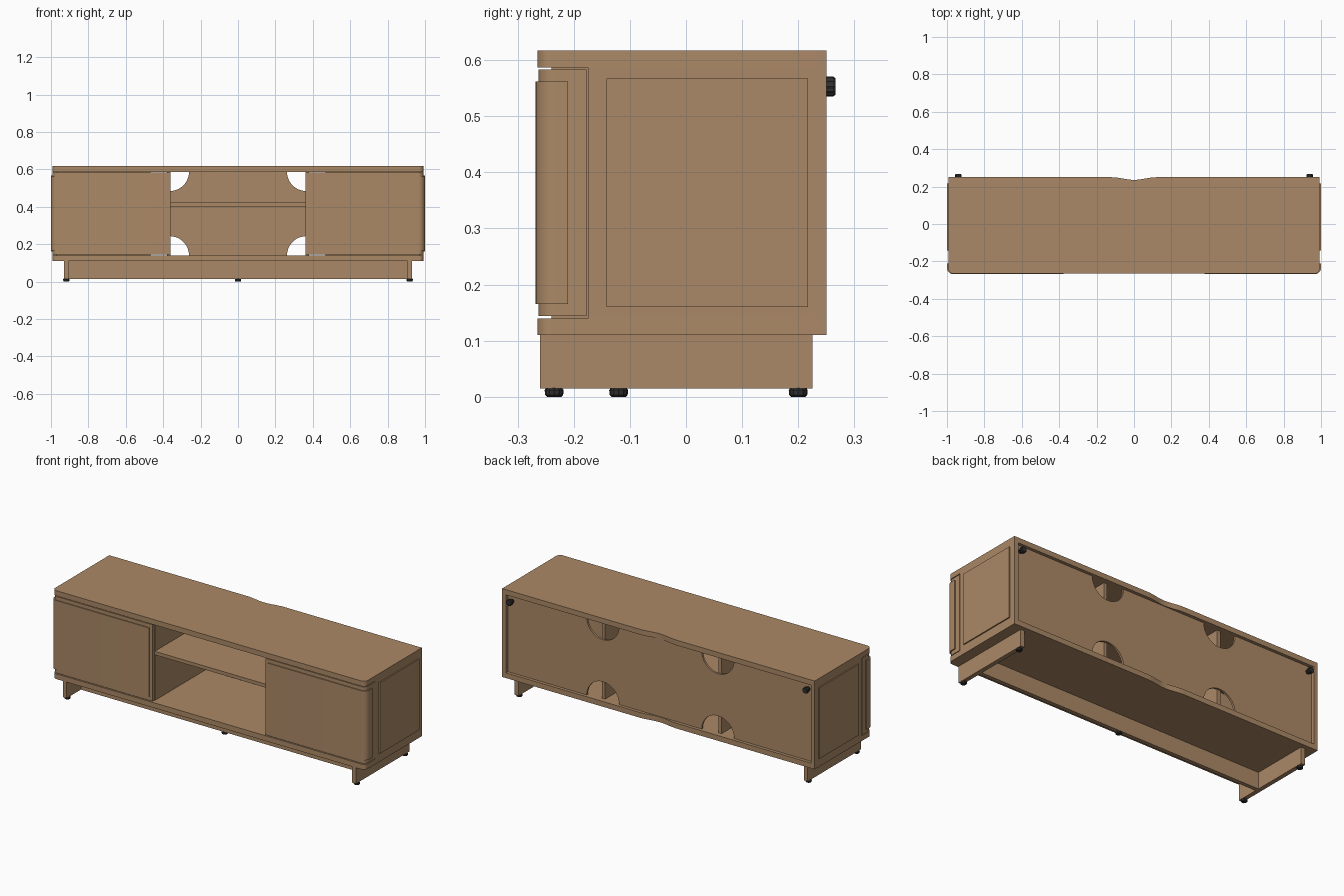
import bpy, bmesh
from math import sin, cos, pi
from mathutils import Matrix, Vector

cube = bpy.data.objects.get("Cube")
if cube:
    bpy.data.objects.remove(cube, do_unlink=True)


def material(name, rgb):
    m = bpy.data.materials.new(name)
    m.use_nodes = True
    m.diffuse_color = (*rgb, 1)
    m.node_tree.nodes["Principled BSDF"].inputs["Base Color"].default_value = (*rgb, 1)
    return m


WOOD = material("oak wood", (0.41, 0.25, 0.135))
BLACK = material("black plastic", (0.03, 0.03, 0.03))


def finish(bm, name, mat, smooth=False):
    bmesh.ops.recalc_face_normals(bm, faces=bm.faces)
    me = bpy.data.meshes.new(name)
    bm.to_mesh(me)
    bm.free()
    me.materials.append(mat)
    ob = bpy.data.objects.new(name, me)
    bpy.context.scene.collection.objects.link(ob)
    if smooth:
        bpy.ops.object.select_all(action="DESELECT")
        ob.select_set(True)
        bpy.context.view_layer.objects.active = ob
        bpy.ops.object.shade_smooth_by_angle()
    return ob


def box(name, x, y, z, mat=WOOD):
    bm = bmesh.new()
    bmesh.ops.create_cube(bm, size=1)
    for v in bm.verts:
        v.co = Vector(a + (b - a) * (c + 0.5) for (a, b), c in zip((x, y, z), v.co))
    return finish(bm, name, mat)


def prism(name, outline, lo, hi, along_y=False, smooth=False):
    """Extrude a flat outline along z, or an x-z outline along y."""
    bm = bmesh.new()
    place = (lambda a, b: (a, lo, b)) if along_y else (lambda a, b: (a, b, lo))
    face = bm.faces.new([bm.verts.new(place(a, b)) for a, b in outline])
    new = bmesh.ops.extrude_face_region(bm, geom=[face])["geom"]
    shift = Vector((0, hi - lo, 0)) if along_y else Vector((0, 0, hi - lo))
    bmesh.ops.translate(bm, vec=shift, verts=[g for g in new if isinstance(g, bmesh.types.BMVert)])
    return finish(bm, name, WOOD, smooth)


def arc(cx, cy, r, start, end, n=8):
    return [(cx + r * cos(start + (end - start) * i / n),
             cy + r * sin(start + (end - start) * i / n)) for i in range(n + 1)]


def knob(name, origin, sections, turn=None):
    """Stacked rings, given as (radius, height), with fine ribs on the rim."""
    bm = bmesh.new()
    n = 24
    rings = [[bm.verts.new((r * (1 - 0.08 * (i % 2)) * cos(2 * pi * i / n),
                            r * (1 - 0.08 * (i % 2)) * sin(2 * pi * i / n), h))
              for i in range(n)] for r, h in sections]
    for a, b in zip(rings, rings[1:]):
        for i in range(n):
            j = (i + 1) % n
            bm.faces.new((a[i], a[j], b[j], b[i]))
    bm.faces.new(rings[0])
    bm.faces.new(rings[-1])
    if turn:
        bmesh.ops.transform(bm, matrix=turn, verts=bm.verts)
    bmesh.ops.translate(bm, vec=origin, verts=bm.verts)
    return finish(bm, name, BLACK)


W, FRONT, BACK = 0.992, -0.265, 0.25
LOW, HIGH = 0.14, 0.587       # inner floor and ceiling

# Top and bottom boards: rounded front corners, shallow cable dip at the back
R = 0.025
dip = [(0.12 - 0.24 * i / 16, BACK - 0.007 * (1 - cos(2 * pi * i / 16))) for i in range(17)]
board = (arc(-W + R, FRONT + R, R, pi, 1.5 * pi) + arc(W - R, FRONT + R, R, -pi / 2, 0)
         + [(W, BACK)] + dip + [(-W, BACK)])
prism("top_board", board, HIGH, 0.617, smooth=True)
prism("bottom_board", board, 0.11, LOW, smooth=True)

# Back panel with half-round cable openings behind each divider
HX, HR = 0.365, 0.103
back = [(-0.967, LOW)]
for cx in (-HX, HX):
    back += arc(cx, LOW, HR, pi, 0, 20)
back.append((0.967, LOW))
back.append((0.967, HIGH))
for cx in (HX, -HX):
    back += arc(cx, HIGH, HR, 0, -pi, 20)
back.append((-0.967, HIGH))
prism("back_panel", back, 0.22, 0.232, along_y=True)

# Middle shelf
box("shelf", (-0.36, 0.36), (-0.24, 0.22), (0.402, 0.422))


def door_outline(s, inner, side, front, rear, r, t):
    """L-shaped plan: a front leaf that wraps the outer corner to a side return."""
    pts = [(inner, front)] + arc(side - r, front + r, r, -pi / 2, 0)
    pts += [(side, rear), (side - t, rear)]
    pts += arc(side - r, front + r, r - t, 0, -pi / 2)
    pts += [(inner, front + t)]
    return [(s * x, y) for x, y in pts]


for side, s in (("left", 1), ("right", -1)):
    def span(a, b):
        return tuple(sorted((s * a, s * b)))

    # Carcass uprights and raised side plate
    box(side + "_side_panel", span(0.967, W), (-0.175, BACK), (LOW, HIGH))
    box(side + "_side_plate", span(W, 0.999), (-0.142, 0.217), (0.16, 0.567))
    box(side + "_divider", span(0.36, 0.38), (-0.24, 0.22), (LOW, HIGH))

    # Wrapped door and its raised facing
    prism(side + "_door", door_outline(s, 0.36, W, -0.263, -0.177, 0.03, 0.02),
          0.144, 0.583, smooth=True)
    prism(side + "_door_facing", door_outline(s, 0.377, 1.0, -0.268, -0.21, 0.034, 0.007),
          0.165, 0.562, smooth=True)

    # Plinth end
    box(side + "_plinth_end", span(0.905, 0.93), (-0.26, 0.225), (0.015, 0.11))

    # Rear wall bumper
    knob(side + "_wall_bumper", (s * 0.94, 0.232, 0.553),
         [(0.012, 0), (0.012, 0.016), (0.018, 0.018), (0.018, 0.03), (0.015, 0.034)],
         Matrix.Rotation(-pi / 2, 4, "X"))

# Plinth rail
box("plinth_rail", (-0.905, 0.905), (-0.131, -0.108), (0.015, 0.11))

# Levelling feet
FOOT = [(0.013, 0), (0.016, 0.003), (0.017, 0.012), (0.014, 0.016)]
for name, x, y in (("front_left", 0.918, -0.235), ("front_right", -0.918, -0.235),
                   ("rear_left", 0.918, 0.2), ("rear_right", -0.918, 0.2),
                   ("middle", 0, -0.12)):
    knob(name + "_foot", (x, y, 0), FOOT)
